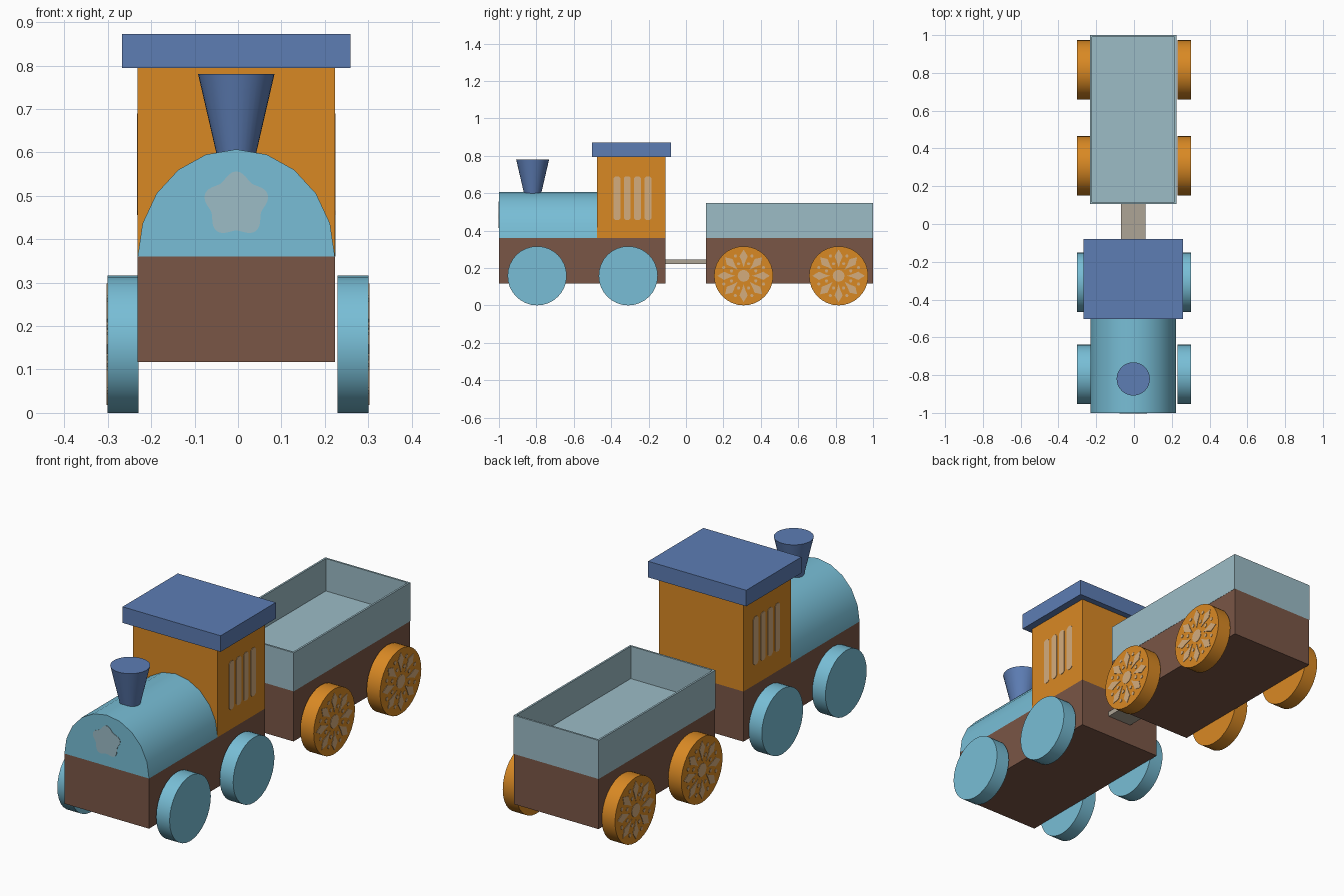
import bpy, bmesh, math
from mathutils import Vector

if "Cube" in bpy.data.objects:
    bpy.data.objects.remove(bpy.data.objects["Cube"])


def material(name, r, g, b):
    lin = [((c / 255 + 0.055) / 1.055) ** 2.4 for c in (r, g, b)]
    m = bpy.data.materials.new(name)
    m.diffuse_color = (*lin, 1)
    m.use_nodes = True
    m.node_tree.nodes["Principled BSDF"].inputs["Base Color"].default_value = m.diffuse_color
    return m


SKY = material("sky blue", 120, 190, 214)
ORANGE = material("orange", 217, 137, 36)
BROWN = material("brown", 122, 86, 70)
NAVY = material("dusk blue", 93, 125, 180)
GREY = material("pale blue grey", 156, 188, 198)
TAN = material("tan", 212, 172, 125)
STONE = material("stone", 174, 165, 150)
CX = -0.004  # bodies sit slightly left of the wheel centre line


def finish(name, bm, mat, smooth=False):
    bmesh.ops.recalc_face_normals(bm, faces=bm.faces)
    me = bpy.data.meshes.new(name)
    bm.to_mesh(me)
    bm.free()
    me.materials.append(mat)
    ob = bpy.data.objects.new(name, me)
    bpy.context.collection.objects.link(ob)
    if smooth:
        bpy.ops.object.select_all(action='DESELECT')
        ob.select_set(True)
        bpy.context.view_layer.objects.active = ob
        bpy.ops.object.shade_smooth_by_angle(angle=math.radians(35))
    return ob


def prism(name, outlines, axis, lo, hi, mat, smooth=False):
    """Extrude flat outlines along x (points are y,z) or y (points are x,z)."""
    bm = bmesh.new()
    for pts in outlines:
        if axis == 'x':
            vs = [bm.verts.new((lo, a, b)) for a, b in pts]
            step = Vector((hi - lo, 0, 0))
        else:
            vs = [bm.verts.new((a, lo, b)) for a, b in pts]
            step = Vector((0, hi - lo, 0))
        res = bmesh.ops.extrude_face_region(bm, geom=[bm.faces.new(vs)], use_keep_orig=True)
        bmesh.ops.translate(bm, vec=step, verts=[g for g in res['geom'] if isinstance(g, bmesh.types.BMVert)])
    return finish(name, bm, mat, smooth)


def box(name, x, y, z, mat):
    return prism(name, [[(x[0], z[0]), (x[1], z[0]), (x[1], z[1]), (x[0], z[1])]], 'y', y[0], y[1], mat)


def ring(cy, cz, r, n, start=0.0):
    return [(cy + r * math.cos(start + math.tau * i / n),
             cz + r * math.sin(start + math.tau * i / n)) for i in range(n)]


BODY = (CX - 0.227, CX + 0.227)

# Chassis blocks and coupling
box("engine_chassis", BODY, (-1, -0.11), (0.117, 0.36), BROWN)
box("wagon_chassis", BODY, (0.107, 1), (0.117, 0.36), BROWN)
box("coupling_bar", (CX - 0.066, CX + 0.066), (-0.13, 0.13), (0.222, 0.246), STONE)

# Half-round boiler
arch = [(CX + 0.227 * math.cos(math.pi * i / 10), 0.36 + 0.247 * math.sin(math.pi * i / 10)) for i in range(11)]
prism("boiler", [arch], 'y', -1, -0.475, SKY, True)

# Cab and roof
box("cab", BODY, (-0.475, -0.11), (0.36, 0.794), ORANGE)
box("cab_roof", (CX - 0.263, CX + 0.263), (-0.503, -0.08), (0.794, 0.872), NAVY)

# Flared chimney
bm = bmesh.new()
bmesh.ops.create_cone(bm, cap_ends=True, segments=32, radius1=0.044, radius2=0.088, depth=0.19)
bmesh.ops.translate(bm, vec=(CX, -0.82, 0.685), verts=bm.verts)
finish("chimney", bm, NAVY, True)

# Open wagon tray: inset the top face and push it down
bm = bmesh.new()
bmesh.ops.create_cube(bm, size=1)
for v in bm.verts:
    v.co = (CX + v.co.x * 0.456, 0.5535 + v.co.y * 0.893, 0.4535 + v.co.z * 0.187)
top = max(bm.faces, key=lambda f: f.calc_center_median().z)
bmesh.ops.inset_region(bm, faces=[top], thickness=0.013)
inner = bmesh.ops.extrude_discrete_faces(bm, faces=[top])['faces'][0]
bmesh.ops.translate(bm, vec=(0, 0, -0.157), verts=inner.verts)
finish("wagon_tray", bm, GREY)

# Rounded star plate on the boiler front
star = []
for i in range(60):
    a = math.tau * i / 60
    r = 0.068 + 0.008 * math.cos(5 * (a - math.pi / 2))
    star.append((CX + r * math.cos(a), 0.48 + r * math.sin(a)))
prism("star_plate", [star], 'y', -1.002, -0.999, GREY)


# Wheel ornament outlines: hub, radiating petals and small studs
def rosette(cy, cz):
    shapes = [ring(cy, cz, 0.032, 12)]
    for i in range(8):
        a = math.tau * i / 8
        c, s = math.cos(a), math.sin(a)
        petal = [(0.045, 0), (0.075, -0.009), (0.105, -0.022), (0.14, 0), (0.105, 0.022), (0.075, 0.009)]
        shapes.append([(cy + u * c - w * s, cz + u * s + w * c) for u, w in petal])
        b = a + math.tau / 16
        shapes.append(ring(cy + 0.115 * math.cos(b), cz + 0.115 * math.sin(b), 0.009, 6))
        shapes.append(ring(cy + 0.07 * math.cos(b), cz + 0.07 * math.sin(b), 0.009, 6))
    return shapes


# Wheels, ornaments and cab window bars on both sides
WHEELS = [("engine_front_wheel", -0.796, SKY), ("engine_rear_wheel", -0.309, SKY),
          ("wagon_front_wheel", 0.308, ORANGE), ("wagon_rear_wheel", 0.816, ORANGE)]
for side, s in (("left", -1), ("right", 1)):
    for name, y, mat in WHEELS:
        prism(f"{name}_{side}", [ring(y, 0.158, 0.158, 32)], 'x', s * 0.229, s * 0.301, mat, True)
        if mat is ORANGE:
            prism(f"{name}_ornament_{side}", rosette(y, 0.158), 'x', s * 0.300, s * 0.303, TAN)
    bars = []
    for i in range(4):
        y0 = -0.388 + i * 0.0555
        y1, z0, z1, c = y0 + 0.037, 0.456, 0.69, 0.01
        bars.append([(y0 + c, z0), (y1 - c, z0), (y1, z0 + c), (y1, z1 - c),
                     (y1 - c, z1), (y0 + c, z1), (y0, z1 - c), (y0, z0 + c)])
    prism(f"cab_window_bars_{side}", bars, 'x', CX + s * 0.226, CX + s * 0.229, TAN)
